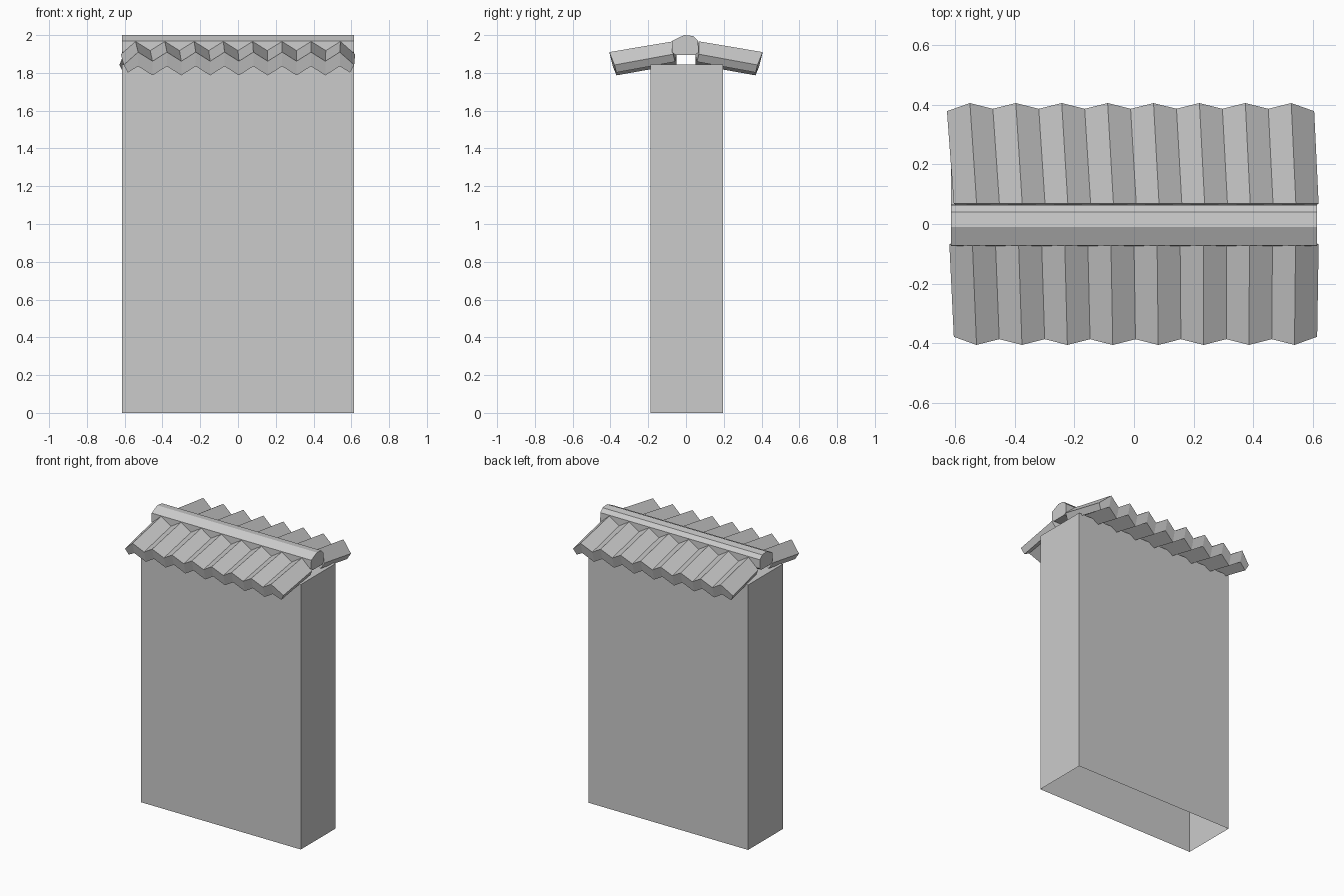
import bpy

cube = bpy.data.objects.get("Cube")
if cube:
    bpy.data.objects.remove(cube, do_unlink=True)

grey = bpy.data.materials.new("plain grey")
grey.use_nodes = True
colour = (0.6, 0.6, 0.6, 1)
grey.diffuse_color = colour
grey.node_tree.nodes["Principled BSDF"].inputs["Base Color"].default_value = colour


def make(name, verts, faces):
    mesh = bpy.data.meshes.new(name)
    mesh.from_pydata(verts, [], faces)
    mesh.materials.append(grey)
    obj = bpy.data.objects.new(name, mesh)
    bpy.context.collection.objects.link(obj)
    return obj


def loft(name, rings, cap_start=True, cap_end=True):
    """Join equal closed rings with quads and cap the ends."""
    n = len(rings[0])
    verts = [v for ring in rings for v in ring]
    faces = []
    for r in range(len(rings) - 1):
        for i in range(n):
            j = (i + 1) % n
            faces.append((r * n + i, r * n + j, (r + 1) * n + j, (r + 1) * n + i))
    if cap_start:
        faces.append(tuple(reversed(range(n))))
    if cap_end:
        faces.append(tuple(range((len(rings) - 1) * n, len(rings) * n)))
    return loft_finish(make(name, verts, faces))


def loft_finish(obj):
    import bmesh
    bm = bmesh.new()
    bm.from_mesh(obj.data)
    bmesh.ops.recalc_face_normals(bm, faces=bm.faces)
    bm.to_mesh(obj.data)
    bm.free()
    return obj


# Wall: a tall box left open underneath
base = [(-0.615, -0.187), (0.615, -0.187), (0.615, 0.195), (-0.615, 0.195)]
loft("wall", [[(x, y, z) for x, y in base] for z in (0, 1.845)], cap_start=False)

# Ridge beam: faceted bar along the top
profile = [(-0.055, 1.895), (-0.074, 1.91), (-0.072, 1.97), (-0.01, 2.0),
           (0.04, 1.995), (0.064, 1.97), (0.066, 1.91), (0.05, 1.895)]
loft("ridge_beam", [[(x, y, z) for y, z in profile] for x in (-0.615, 0.615)])


# Pleated roof slopes: zigzag slabs falling from the ridge to the eave
FOLDS = 16


def zigzag(side, left, right, y_top, z_peak, lean):
    """Closed outline of the pleated slab at one distance from the ridge."""
    top, bottom = [], []
    for i in range(FOLDS + 1):
        end = i in (0, FOLDS)
        t = i / FOLDS
        x = left + (right - left) * t
        drop = 0 if i % 2 else (0.068 if end else 0.048)
        y = y_top - drop * lean
        top.append((x, side * y, z_peak - drop))
        tuck = 0.022 * ((i == 0) - (i == FOLDS))
        thick = 0.04 if end else 0.075
        bottom.append((x + tuck, side * (y - thick * 0.25),
                       z_peak - drop - thick))
    return top + bottom[::-1]


def slope(name, side, inner, eave):
    ring_a = zigzag(side, *inner, 0.068, 1.967, 0)
    ring_b = zigzag(side, *eave, 0.406, 1.91, 0.4)
    m = FOLDS + 1
    n = 2 * m
    verts = ring_a + ring_b
    faces = [(i, (i + 1) % n, n + (i + 1) % n, n + i) for i in range(n)]
    # End bands follow the pleats
    for o in (0, n):
        for i in range(FOLDS):
            faces.append((o + i, o + i + 1, o + n - 2 - i, o + n - 1 - i))
    loft_finish(make(name, verts, faces))


slope("front_roof_slope", -1, (-0.62, 0.62), (-0.605, 0.615))
slope("back_roof_slope", 1, (-0.605, 0.62), (-0.628, 0.605))
